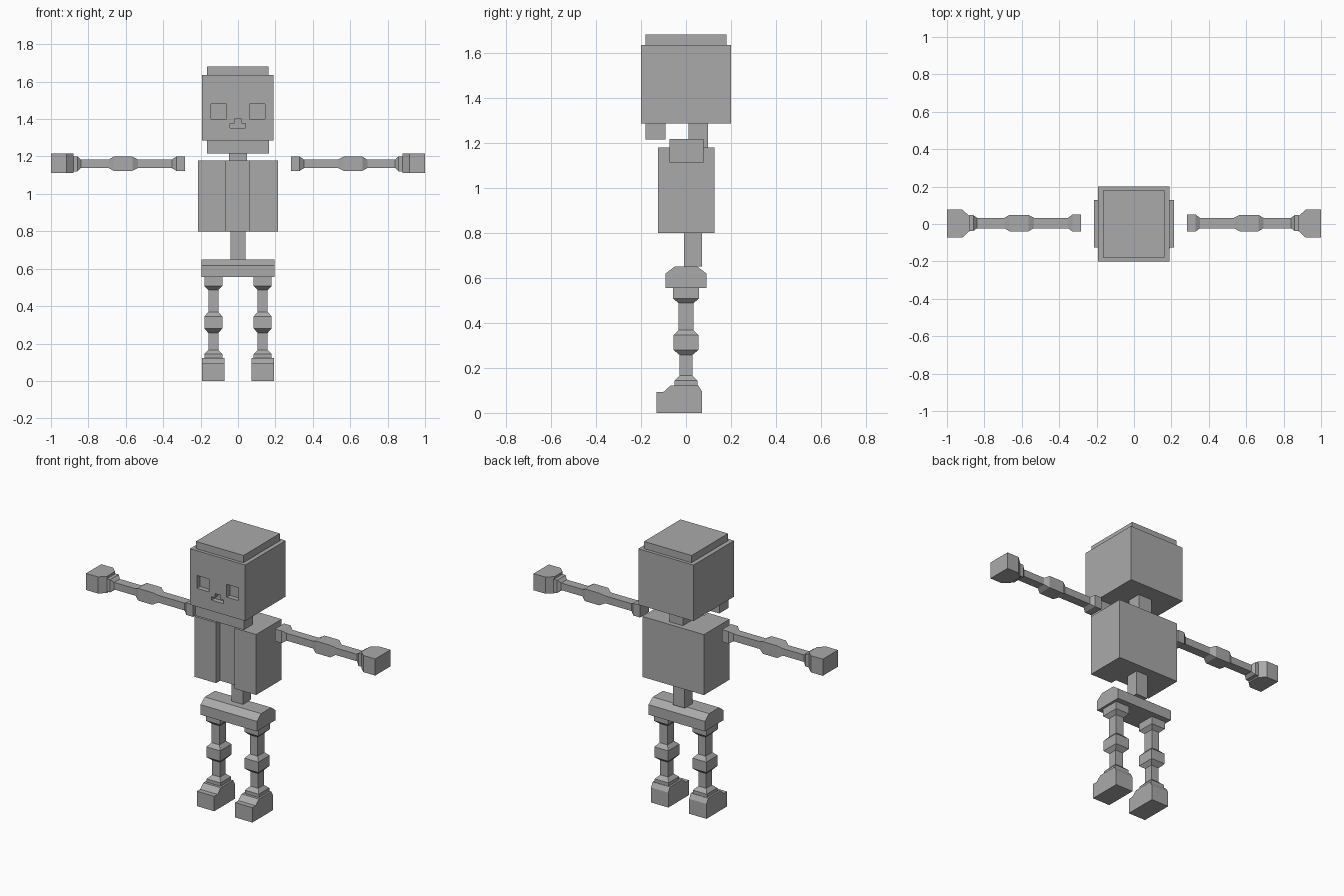
import bpy
import bmesh

if "Cube" in bpy.data.objects:
    bpy.data.objects.remove(bpy.data.objects["Cube"])

grey = bpy.data.materials.new("plain_grey")
COLOUR = (0.4, 0.4, 0.4, 1)
grey.use_nodes = True
grey.diffuse_color = COLOUR
grey.node_tree.nodes["Principled BSDF"].inputs["Base Color"].default_value = COLOUR


def loft(name, rings):
    """Solid skinned through a list of matching rings of points."""
    bm = bmesh.new()
    loops = [[bm.verts.new(p) for p in ring] for ring in rings]
    bm.faces.new(loops[0])
    bm.faces.new(loops[-1])
    for a, b in zip(loops, loops[1:]):
        n = len(a)
        for i in range(n):
            bm.faces.new((a[i], a[(i + 1) % n], b[(i + 1) % n], b[i]))
    bmesh.ops.recalc_face_normals(bm, faces=bm.faces)
    mesh = bpy.data.meshes.new(name)
    bm.to_mesh(mesh)
    bm.free()
    mesh.materials.append(grey)
    obj = bpy.data.objects.new(name, mesh)
    bpy.context.collection.objects.link(obj)
    return obj


def prism(name, profile, axis, start, end):
    """Profile in the two remaining axes, pushed along the given axis."""
    def place(p, d):
        return {"x": (d, *p), "y": (p[0], d, p[1]), "z": (*p, d)}[axis]
    return loft(name, [[place(p, d) for p in profile] for d in (start, end)])


def box(name, x, y, z):
    return prism(name, [(x[0], y[0]), (x[1], y[0]), (x[1], y[1]), (x[0], y[1])], "z", *z)


CORNERS = ((-1, -1), (1, -1), (1, 1), (-1, 1))


def cut(target, cutter):
    mod = target.modifiers.new("cut", "BOOLEAN")
    mod.operation = "DIFFERENCE"
    mod.solver = "EXACT"
    mod.object = cutter
    bpy.context.view_layer.objects.active = target
    bpy.ops.object.modifier_apply(modifier=mod.name)
    bpy.data.objects.remove(cutter)


# Head with recessed eyes and nose
head = box("head", (-.192, .19), (-.2, .2), (1.285, 1.635))
FACE = (-.3, -.17)
for side in (-1, 1):
    cut(head, box("eye_cutter", sorted((side * .062, side * .144)), FACE, (1.4, 1.48)))
nose = [(-.042, 1.353), (.04, 1.353), (.04, 1.375), (.018, 1.375),
        (.018, 1.4), (-.02, 1.4), (-.02, 1.375), (-.042, 1.375)]
cut(head, prism("nose_cutter", nose, "y", *FACE))
box("head_cap", (-.165, .164), (-.18, .18), (1.635, 1.68))
box("jaw", (-.167, .167), (-.18, -.09), (1.215, 1.285))

# Torso with a front groove, neck and spine
chest = [(-.213, -.125), (-.064, -.125), (-.064, -.085), (.062, -.085),
         (.062, -.125), (.213, -.125), (.213, .127), (-.213, .127)]
prism("torso", chest, "z", .8, 1.178)
box("neck", (-.047, .047), (.01, .098), (1.178, 1.285))
box("spine", (-.04, .04), (-.008, .07), (.65, .8))

# Pelvis with a bevelled top
hips = [(-.092, .555), (.092, .555), (.092, .618), (.05, .65), (-.05, .65), (-.092, .618)]
prism("pelvis", hips, "x", -.195, .195)

# Arm stations: distance out, half depth, half height
ARM = [(.283, .045, .038), (.33, .045, .038), (.353, .028, .023),
       (.535, .028, .023), (.565, .044, .038), (.665, .044, .038),
       (.692, .028, .022), (.84, .028, .022), (.858, .042, .04), (.882, .042, .04)]
# Leg stations: height, half width, half depth
LEG = [(.555, .048, .057), (.508, .048, .057), (.487, .027, .033),
       (.368, .027, .033), (.345, .048, .056), (.28, .048, .056),
       (.257, .027, .028), (.165, .027, .028), (.143, .048, .052), (.12, .048, .052)]
HAND = [(.88, -.038), (.918, -.073), (1, -.073), (1, .077), (.918, .077), (.88, .042)]
FOOT = [(-.132, 0), (.072, 0), (.072, .093), (.055, .122), (-.068, .122), (-.1, .093), (-.132, .093)]

for side, label in ((1, "left"), (-1, "right")):
    loft(label + "_arm", [[(side * d, .005 + a * w, 1.161 + b * h) for a, b in CORNERS]
                          for d, w, h in ARM])
    prism(label + "_hand", [(side * x, y) for x, y in HAND], "z", 1.112, 1.216)
    leg_x = side * .132
    loft(label + "_leg", [[(leg_x + a * w, b * d, z) for a, b in CORNERS]
                          for z, w, d in LEG])
    prism(label + "_foot", FOOT, "x", leg_x - .06, leg_x + .06)
